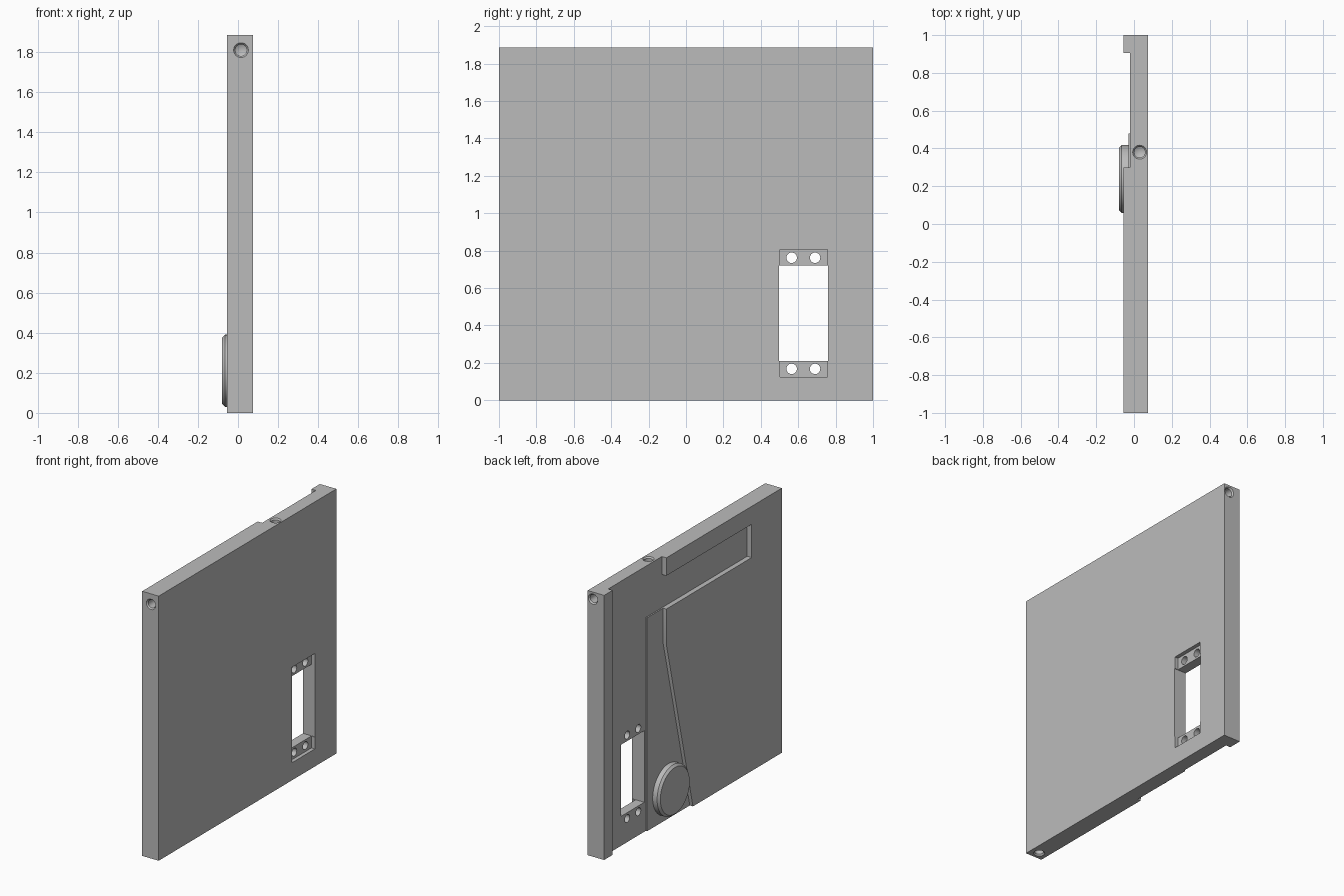
import bpy, bmesh, math
from mathutils import Matrix, Vector

cube = bpy.data.objects.get("Cube")
if cube:
    bpy.data.objects.remove(cube, do_unlink=True)

grey = bpy.data.materials.new("plain grey")
grey.use_nodes = True
colour = (0.5, 0.5, 0.5, 1)
grey.diffuse_color = colour
grey.node_tree.nodes["Principled BSDF"].inputs["Base Color"].default_value = colour


def finish(name, bm):
    bmesh.ops.recalc_face_normals(bm, faces=bm.faces)
    mesh = bpy.data.meshes.new(name)
    bm.to_mesh(mesh)
    bm.free()
    mesh.materials.append(grey)
    obj = bpy.data.objects.new(name, mesh)
    bpy.context.collection.objects.link(obj)
    return obj


def prism(name, outline, x0, x1):
    """Extrude a (y, z) outline along x."""
    bm = bmesh.new()
    face = bm.faces.new([bm.verts.new((x0, y, z)) for y, z in outline])
    ext = bmesh.ops.extrude_face_region(bm, geom=[face])
    verts = [v for v in ext["geom"] if isinstance(v, bmesh.types.BMVert)]
    bmesh.ops.translate(bm, verts=verts, vec=(x1 - x0, 0, 0))
    return finish(name, bm)


def box(name, x, y, z):
    return prism(name, [(y[0], z[0]), (y[1], z[0]), (y[1], z[1]), (y[0], z[1])], *x)


def lathe(name, profile, origin, axis, steps=40):
    """Spin a (radius, distance) profile about an axis through origin."""
    bm = bmesh.new()
    verts = [bm.verts.new((r, 0, d)) for r, d in profile]
    edges = [bm.edges.new(pair) for pair in zip(verts, verts[1:])]
    bmesh.ops.spin(bm, geom=verts + edges, cent=(0, 0, 0), axis=(0, 0, 1),
                   angle=math.tau, steps=steps)
    bmesh.ops.remove_doubles(bm, verts=bm.verts, dist=0.0001)
    turn = Vector((0, 0, 1)).rotation_difference(Vector(axis)).to_matrix().to_4x4()
    bmesh.ops.transform(bm, verts=bm.verts, matrix=Matrix.Translation(origin) @ turn)
    return finish(name, bm)


def smooth(obj):
    bpy.ops.object.select_all(action="DESELECT")
    obj.select_set(True)
    bpy.context.view_layer.objects.active = obj
    bpy.ops.object.shade_smooth_by_angle(angle=math.radians(30))


BACK, FRONT, TOP = -0.055, 0.075, 1.885
panel = box("panel", (BACK, FRONT), (-1, 1), (0, TOP))
cutters = []

# Deep recess: side channel, open top and long pocket under the top rim
cutters.append(prism("deep_recess_cutter", [
    (0.905, -0.1), (0.905, 2), (0.3, 2), (0.3, 1.757), (-0.66, 1.757),
    (-0.66, 1.52), (0.48, 1.52), (0.48, -0.1)], -0.2, -0.02))

# Shallow recess with a slanted edge
cutters.append(prism("shallow_recess_cutter", [
    (0.49, -0.1), (0.49, 1.53), (0.3, 1.53), (0.3, 1.27), (0, 0),
    (-0.024, -0.1)], -0.2, -0.03))

# Window, its stepped seat and four screw holes
cutters.append(box("window_cutter", (-0.2, 0.2), (0.498, 0.76), (0.21, 0.72)))
cutters.append(box("seat_cutter", (0.048, 0.2), (0.502, 0.757), (0.125, 0.805)))
for y in (0.565, 0.69):
    for z in (0.168, 0.762):
        cutters.append(lathe("screw_hole_cutter",
                             [(0, 0), (0.028, 0), (0.028, 0.3), (0, 0.3)],
                             (-0.15, y, z), (1, 0, 0), 24))

# Countersunk blind holes in the four edges
drill = [(0, -0.01), (0.045, -0.01), (0.029, 0.01), (0.029, 0.08), (0, 0.097)]
for origin, axis in (((0.015, -1, 1.81), (0, 1, 0)),
                     ((0.033, 1, 1.835), (0, -1, 0)),
                     ((0.03, 0.38, TOP), (0, 0, -1)),
                     ((0.01, -0.945, 0), (0, 0, 1))):
    cutters.append(lathe("edge_hole_cutter", drill, origin, axis, 24))

for cutter in cutters:
    cutter.hide_render = True
    mod = panel.modifiers.new("cut", "BOOLEAN")
    mod.operation = "DIFFERENCE"
    mod.solver = "EXACT"
    mod.object = cutter
bpy.context.view_layer.update()
cut_mesh = bpy.data.meshes.new_from_object(
    panel.evaluated_get(bpy.context.evaluated_depsgraph_get()))
panel.modifiers.clear()
panel.data = cut_mesh
for cutter in cutters:
    bpy.data.objects.remove(cutter, do_unlink=True)
smooth(panel)

# Round chamfered button on the shallow recess
button = lathe("round_button", [(0, 0), (0.18, 0), (0.18, 0.037), (0.165, 0.052), (0, 0.052)],
               (-0.028, 0.238, 0.21), (-1, 0, 0), 64)
smooth(button)
